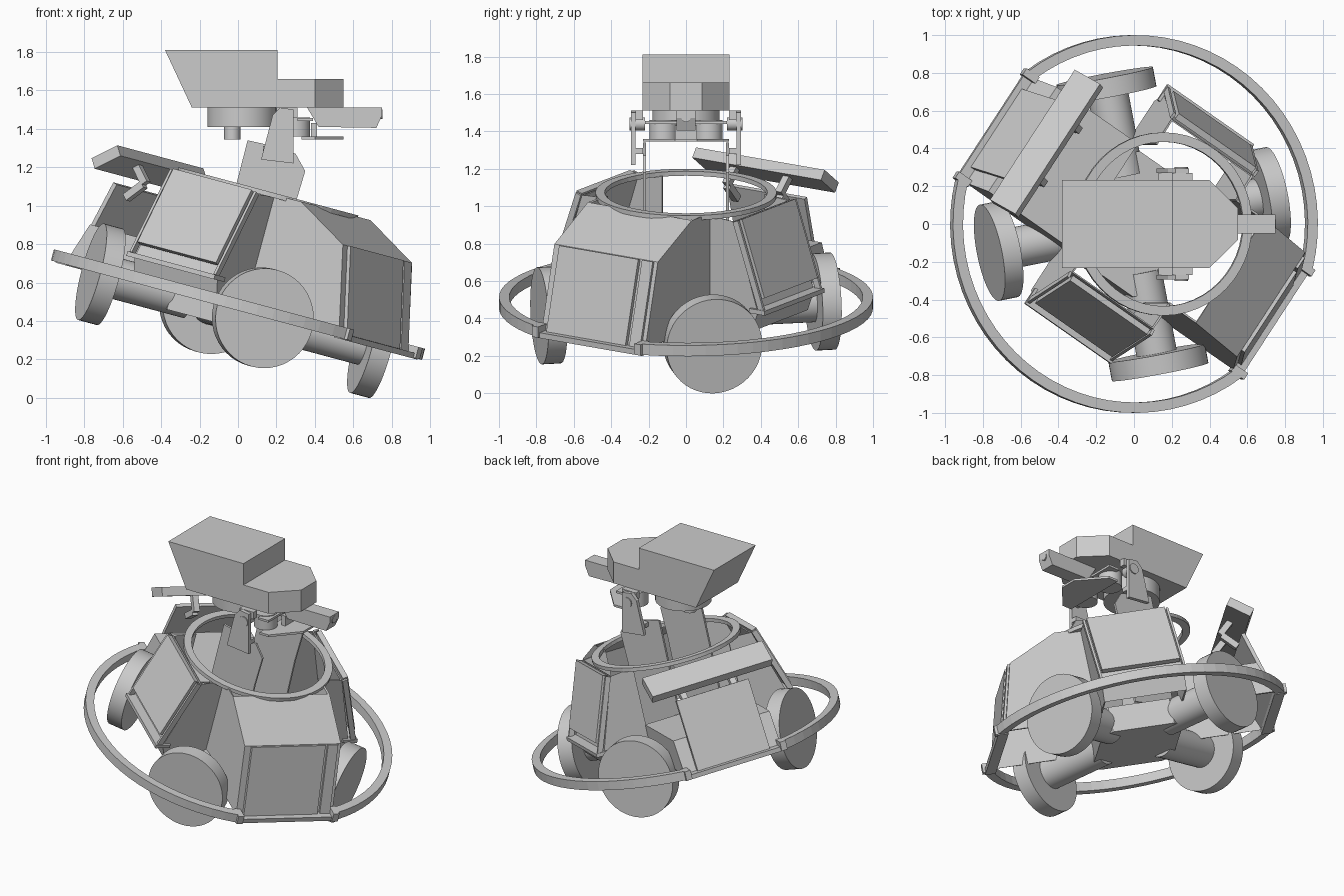
import bpy, math
from mathutils import Matrix, Vector

if "Cube" in bpy.data.objects:
    bpy.data.objects.remove(bpy.data.objects["Cube"])

grey = bpy.data.materials.new("plain_grey")
grey.use_nodes = True
colour = (0.6, 0.6, 0.6, 1)
grey.diffuse_color = colour
grey.node_tree.nodes["Principled BSDF"].inputs["Base Color"].default_value = colour

WORLD = Matrix.Identity(4)
BODY = Matrix.Translation((0, 0, 0.485)) @ Matrix.Rotation(math.radians(15), 4, 'Y')


def sector(deg):
    """Frame on the tilted body: x outward, y sideways, z up."""
    return BODY @ Matrix.Rotation(math.radians(deg), 4, 'Z')


def mesh(name, frame, verts, faces):
    me = bpy.data.meshes.new(name)
    me.from_pydata([Vector(v) for v in verts], [], faces)
    me.materials.append(grey)
    ob = bpy.data.objects.new(name, me)
    bpy.context.collection.objects.link(ob)
    ob.matrix_world = frame
    bpy.context.view_layer.objects.active = ob
    for o in bpy.context.selected_objects:
        o.select_set(False)
    ob.select_set(True)
    bpy.ops.object.mode_set(mode='EDIT')
    bpy.ops.mesh.select_all(action='SELECT')
    bpy.ops.mesh.normals_make_consistent(inside=False)
    bpy.ops.object.mode_set(mode='OBJECT')
    return ob


def prism(name, frame, pts, lo, hi, axis='y'):
    """Extrude an outline: xz outline along y, or xy outline along z."""
    n = len(pts)
    place = (lambda a, b, h: (a, h, b)) if axis == 'y' else (lambda a, b, h: (a, b, h))
    verts = [place(a, b, h) for h in (lo, hi) for a, b in pts]
    faces = [tuple(range(n)), tuple(range(n, 2 * n))]
    faces += [(i, (i + 1) % n, n + (i + 1) % n, n + i) for i in range(n)]
    return mesh(name, frame, verts, faces)


def box(name, frame, x, y, z):
    return prism(name, frame, [(x[0], z[0]), (x[1], z[0]), (x[1], z[1]), (x[0], z[1])], *y)


def slab(name, frame, p, q, y, thick):
    """Flat plate from p to q in the xz plane, thickened to its left side."""
    p, q = Vector(p), Vector(q)
    d = (q - p).normalized()
    n = Vector((-d.y, d.x)) * thick
    return prism(name, frame, [p, q, q + n, p + n], *y)


def rod(name, frame, a, b, radius, sides=40):
    a, b = Vector(a), Vector(b)
    turn = (b - a).to_track_quat('Z', 'Y').to_matrix().to_4x4()
    circle = [(radius * math.cos(t), radius * math.sin(t))
              for t in (2 * math.pi * i / sides for i in range(sides))]
    ob = prism(name, frame @ Matrix.Translation(a) @ turn, circle, 0, (b - a).length, 'z')
    bpy.ops.object.shade_smooth_by_angle()
    return ob


def hoop(name, frame, r, z, start, end, steps):
    """Band of rectangular section swept around the z axis."""
    section = [(r[0], z[0]), (r[1], z[0]), (r[1], z[1]), (r[0], z[1])]
    verts, faces = [], []
    for i in range(steps + 1):
        t = math.radians(start + (end - start) * i / steps)
        verts += [(a * math.cos(t), a * math.sin(t), b) for a, b in section]
    for i in range(steps):
        for k in range(4):
            m = (k + 1) % 4
            faces.append((4 * i + k, 4 * i + m, 4 * i + 4 + m, 4 * i + 4 + k))
    if end - start < 360:
        faces += [(0, 1, 2, 3), tuple(4 * steps + k for k in range(4))]
    return mesh(name, frame, verts, faces)


def bay(name, frame, profile, width, skins):
    """Two radial side walls with the given outline, joined by skins along its edges."""
    n = len(profile)
    verts = [(r, s * width, z) for s in (-1, 1) for r, z in profile]
    faces = [tuple(range(n)), tuple(range(n, 2 * n))]
    faces += [(i, i + 1, n + i + 1, n + i) for i in skins]
    mod = mesh(name, frame, verts, faces).modifiers.new("thickness", 'SOLIDIFY')
    mod.thickness, mod.offset = 0.012, 0


# Wheels and axles
for i in range(4):
    f = sector(11 + 90 * i)
    rod("wheel", f, (0.695, 0, -0.033), (0.798, 0, -0.033), 0.26, 48)
    rod("axle", f, (0.26, 0, -0.033), (0.7, 0, -0.033), 0.108)

# Underbody with chamfered corners
tub = [(0.265, 0.27), (0.2, 0.33), (-0.2, 0.33), (-0.265, 0.27)]
tub += [(-x, -y) for x, y in tub]
prism("underbody", sector(326), tub, -0.12, 0.05, 'z')

# Bumper arcs and the collar round the opening
for start in (-14, 166):
    hoop("bumper", BODY, (0.945, 1.0), (-0.03, 0.03), start, start + 140, 28)
hoop("collar", BODY, (0.435, 0.485), (0.585, 0.61), 0, 360, 48)

# Sills tying the bumper ends to the front and back bays
for deg in (326, 146):
    f = sector(deg)
    box("bay_sill", f, (0.87, 0.94), (-0.35, 0.35), (-0.035, -0.005))
    for s in (-1, 1):
        box("bumper_bracket", f, (0.87, 0.955), sorted((s * 0.31, s * 0.35)), (-0.03, 0.03))

# Closed bay with its door
low, high = (0.885, -0.01), (0.762, 0.44)
f = sector(326)
bay("closed_bay", f, [(0.265, 0.6), (0.44, 0.6), (0.76, 0.44), (0.88, -0.01), (0.265, -0.01)], 0.33, (1, 2))
slab("bay_door", f, high, low, (-0.29, 0.22), 0.022)
slab("bay_door_strip", f, high, low, (0.24, 0.31), 0.016)

# Open bay: low box with a narrower upright door
f = sector(146)
bay("open_bay", f, [(0.265, 0.2), (0.8, 0.2), (0.88, -0.01), (0.265, -0.01)], 0.33, (0, 1))
slab("open_bay_door", f, high, low, (-0.25, 0.25), 0.025)

# Raised hatch on two hooked arms
slab("raised_hatch", f, (0.675, 0.59), (0.81, 0.49), (-0.415, 0.415), 0.06)
for y in (-0.17, 0.17):
    slab("hatch_arm", f, (0.75, 0.4), (0.665, 0.49), (y - 0.02, y + 0.02), 0.04)
    slab("hatch_hook", f, (0.655, 0.47), (0.74, 0.55), (y - 0.02, y + 0.02), 0.04)

# Side bays with a leaning framed door
for deg in (56, 236):
    f = sector(deg)
    bay("side_bay", f, [(0.33, 0.59), (0.485, 0.58), (0.64, 0.1), (0.6, -0.01), (0.33, -0.01)], 0.265, (1, 2))
    slab("side_door", f, (0.5, 0.585), (0.645, 0.17), (-0.255, 0.255), 0.035)
    box("side_sill", f, (0.6, 0.7), (-0.285, 0.285), (0.095, 0.12))
    for s in (-1, 1):
        slab("side_door_frame", f, (0.49, 0.58), (0.655, 0.11),
             sorted((s * 0.265, s * 0.28)), 0.035)

# Neck uprights and head yoke, mirrored
lower = [(0.05, 1.34), (0.14, 1.32), (0.3, 1.27), (0.35, 1.18), (0.29, 0.98), (0.18, 0.52), (-0.14, 0.6)]
upper = [(0.12, 1.24), (0.18, 1.47), (0.22, 1.51), (0.29, 1.5), (0.29, 1.22)]
for s in (-1, 1):
    prism("neck_upright", WORLD, lower, *sorted((s * 0.215, s * 0.23)))
    prism("head_yoke", WORLD, upper, *sorted((s * 0.27, s * 0.295)))
    box("yoke_foot", WORLD, (0.13, 0.29), sorted((s * 0.23, s * 0.27)), (1.28, 1.31))
    box("yoke_cap", WORLD, (0.2, 0.31), sorted((s * 0.23, s * 0.27)), (1.46, 1.51))
    rod("yoke_pin", WORLD, (0.25, s * 0.22, 1.44), (0.25, s * 0.302, 1.44), 0.035, 24)
    rod("drive_drum", WORLD, (0.3, s * 0.12, 1.36), (0.3, s * 0.12, 1.46), 0.075)

# Head
prism("head", WORLD, [(-0.38, 1.81), (0.205, 1.81), (0.205, 1.51), (-0.24, 1.51)], -0.232, 0.232)
prism("snout", WORLD, [(0.2, -0.232), (0.4, -0.232), (0.55, -0.085), (0.55, 0.085), (0.4, 0.232), (0.2, 0.232)],
      1.51, 1.66, 'z')
rod("turntable", WORLD, (0.02, 0, 1.41), (0.02, 0, 1.515), 0.18)
rod("turntable_stub", WORLD, (-0.03, 0, 1.345), (-0.03, 0, 1.42), 0.042, 24)

# Nozzle and its tray
prism("nozzle", WORLD, [(0.36, 1.51), (0.75, 1.51), (0.75, 1.47), (0.72, 1.405), (0.42, 1.41)], -0.05, 0.05)
rod("nozzle_bore", WORLD, (0.7, 0, 1.475), (0.752, 0, 1.475), 0.025, 24)
prism("tray", WORLD, [(0.33, -0.23), (0.4, -0.23), (0.55, -0.06), (0.55, 0.06), (0.4, 0.23), (0.33, 0.23)],
      1.345, 1.36, 'z')
box("tray_bracket", WORLD, (0.38, 0.41), (-0.06, 0.06), (1.35, 1.43))
box("crossbar", WORLD, (0.31, 0.39), (-0.22, 0.22), (1.44, 1.455))
